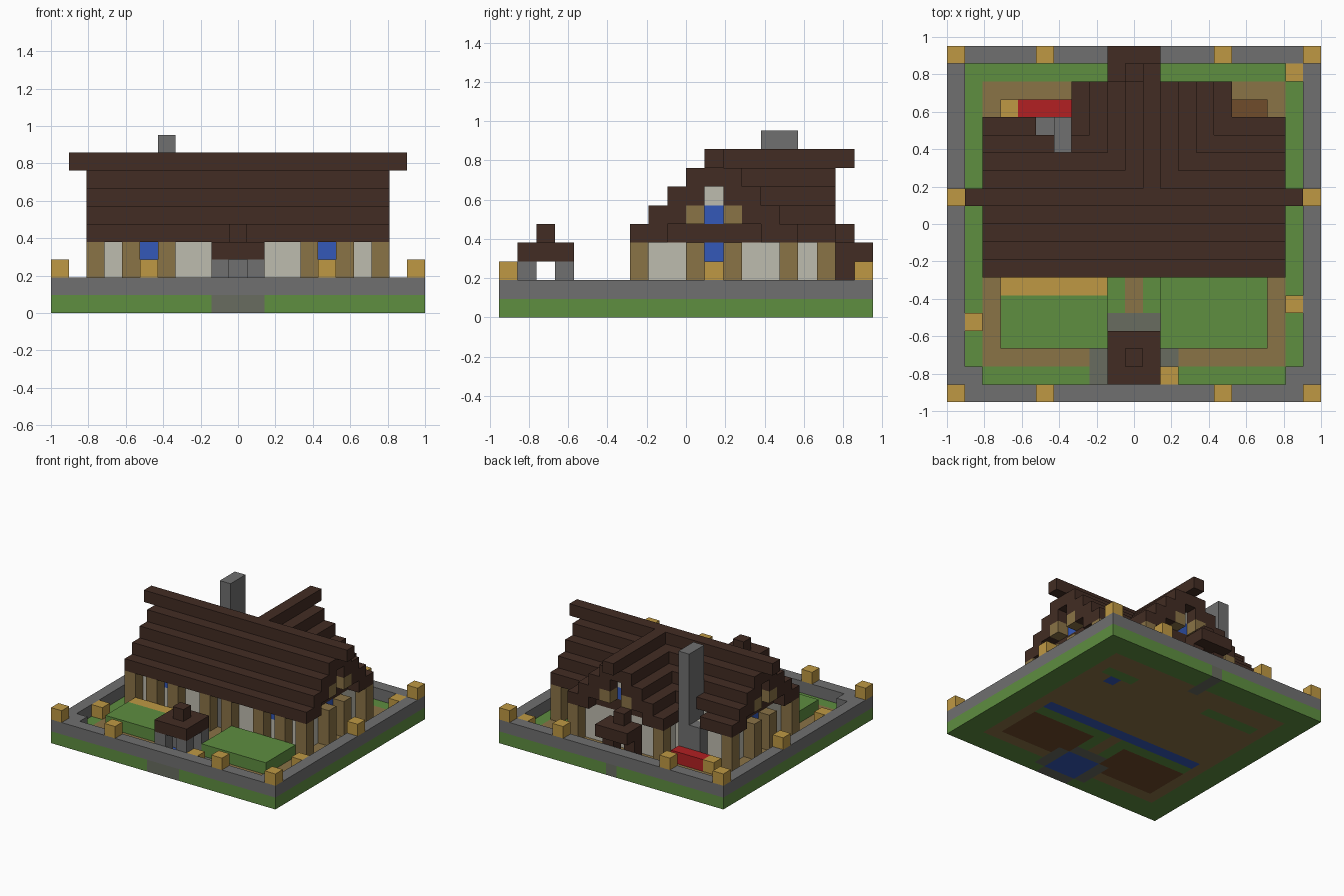
import bpy, bmesh

cube = bpy.data.objects.get("Cube")
if cube:
    bpy.data.objects.remove(cube, do_unlink=True)

U = 2 / 21  # one block


def linear(c):
    c /= 255
    return c / 12.92 if c <= 0.04045 else ((c + 0.055) / 1.055) ** 2.4


def material(name, r, g, b):
    m = bpy.data.materials.new(name)
    m.use_nodes = True
    col = (linear(r), linear(g), linear(b), 1)
    m.diffuse_color = col
    m.node_tree.nodes["Principled BSDF"].inputs["Base Color"].default_value = col
    return m


MATS = {n: material(n, *c) for n, c in {
    "dark_wood": (66, 44, 35), "stone": (112, 112, 112), "grass": (94, 142, 64),
    "straw_gold": (191, 153, 68), "timber": (138, 115, 70), "plaster": (190, 188, 175),
    "glass_blue": (52, 88, 184), "red": (178, 32, 34), "cobble": (104, 108, 96),
    "soil": (112, 76, 43)}.items()}


def blocks(name, mat, boxes):
    """One object from boxes given as inclusive block ranges (i, j, k)."""
    bm = bmesh.new()
    for box in boxes:
        (i0, i1), (j0, j1), (k0, k1) = [r if isinstance(r, tuple) else (r, r) for r in box]
        verts = bmesh.ops.create_cube(bm, size=1)["verts"]
        size = (i1 + 1 - i0, j1 + 1 - j0, k1 + 1 - k0)
        low = (i0 - 10.5, j0 - 10, k0)
        for v in verts:
            for a in range(3):
                v.co[a] = (low[a] + (v.co[a] + 0.5) * size[a]) * U
    mesh = bpy.data.meshes.new(name)
    bm.to_mesh(mesh)
    bm.free()
    mesh.materials.append(MATS[mat])
    ob = bpy.data.objects.new(name, mesh)
    bpy.context.collection.objects.link(ob)


def sides(boxes):
    """Add the copies mirrored left to right."""
    out = list(boxes)
    for i, j, k in boxes:
        out.append(((20 - i[1], 20 - i[0]) if isinstance(i, tuple) else 20 - i, j, k))
    return out


# Ground layer, painted in rectangles
ground = {}
for mat, i0, i1, j0, j1 in [
        ("grass", 0, 20, 0, 19), ("timber", 2, 18, 2, 17), ("grass", 3, 17, 3, 15),
        ("soil", 3, 8, 3, 6), ("soil", 12, 17, 3, 6), ("timber", 10, 10, 4, 7),
        ("timber", 3, 17, 8, 14), ("timber", 8, 14, 15, 16), ("glass_blue", 3, 17, 8, 8),
        ("glass_blue", 16, 16, 14, 14), ("cobble", 8, 12, 1, 3), ("cobble", 9, 11, 4, 4),
        ("cobble", 9, 11, 0, 0), ("cobble", 10, 10, 17, 19), ("glass_blue", 9, 11, 1, 3)]:
    for i in range(i0, i1 + 1):
        for j in range(j0, j1 + 1):
            ground[i, j] = mat
runs = {}
for j in range(20):
    start = 0
    for i in range(1, 22):
        if i == 21 or ground[i, j] != ground[start, j]:
            runs.setdefault(ground[start, j], []).append(((start, i - 1), j, 0))
            start = i
for mat, boxes in runs.items():
    blocks("ground_" + mat, mat, boxes)

# Border wall, garden beds and yard details
blocks("border_wall", "stone",
       [((0, 20), 0, 1), ((0, 20), 19, 1)] + sides([(0, (1, 18), 1), (1, 1, 1)]))
blocks("lawn_beds", "grass", [((3, 8), (3, 5), 1), ((12, 17), (3, 6), 1)])
blocks("straw_row", "straw_gold", [((3, 8), 6, 1)])
blocks("red_bench", "red", [((4, 6), 16, 1)])
blocks("cellar_hatch", "soil", [((16, 17), 16, (1, 0.2))])
blocks("border_lanterns", "straw_gold",
       [(i, j, 2) for i in (0, 5, 15, 20) for j in (0, 19)] + sides([(0, 11, 2)]))
blocks("yard_lanterns", "straw_gold",
       [(i, j, 1) for i, j in ((1, 4), (19, 5), (12, 1), (19, 18), (3, 16))])

# Well
blocks("well_posts", "stone", [(i, j, (1, 2)) for i in (9, 11) for j in (1, 3)])
blocks("well_roof", "dark_wood", [((9, 11), (1, 3), 3), (10, 2, 4)])

# Walls: recessed plaster, protruding timber posts, windows
WALL = (1, 3)
blocks("plaster_walls", "plaster",
       sides([((3, 4), 8, WALL), (5, 8, (1, 2)), ((6, 9), 8, WALL),
              (3, (9, 10), WALL), (3, 11, (1, 2)), (3, (12, 14), WALL), (3, 11, 6)])
       + [((4, 7), 14, WALL), ((15, 16), 14, WALL),
          (8, (15, 16), WALL), (14, (15, 16), WALL),
          ((9, 13), 16, WALL), (11, 16, 6)])
blocks("timber_posts", "timber",
       sides([(i, 7, WALL) for i in (2, 4, 6, 9)]
             + [(2, j, WALL) for j in (10, 12, 15)]
             + [(2, j, 5) for j in (10, 12)])
       + [(i, 17, WALL) for i in (7, 15)] + [(i, 17, 5) for i in (10, 12)])
blocks("windows", "glass_blue", sides([(5, 8, 3), (3, 11, 3), (3, 11, 5)]) + [(11, 16, 5)])
blocks("front_door", "stone", [(10, 8, WALL)])

# Stepped roofs, each course two blocks deep
main, wing = [((1, 19), 11, 8)], [(11, (11, 18), 8)]
for n in range(4):
    k = 4 + n
    main.append(((2, 18), (7 + n, 8 + n), k))
    if n < 2:  # notch the rear slope around the chimney
        main += [((2, 4 + n), 15 - n, k), ((2, 4), 14 - n, k), ((7, 18), (14 - n, 15 - n), k)]
    else:
        main.append(((2, 18), (14 - n, 15 - n), k))
    wing += [((7 + n, 8 + n), (12, 17), k), ((14 - n, 15 - n), (12, 17), k)]
blocks("main_roof", "dark_wood", main)
blocks("wing_roof", "dark_wood", wing)
blocks("gable_beams", "dark_wood", sides([(3, (9, 13), 4)]) + [((9, 13), 16, 4)])

# Rear porch and chimney
blocks("rear_porch", "dark_wood",
       [((9, 11), (18, 19), 3), (10, 18, 4), (9, 18, (1, 2)), (11, 18, (1, 2))])
blocks("chimney", "stone", [(6, (14, 15), (1, 9)), (5, 15, (1, 3))])
